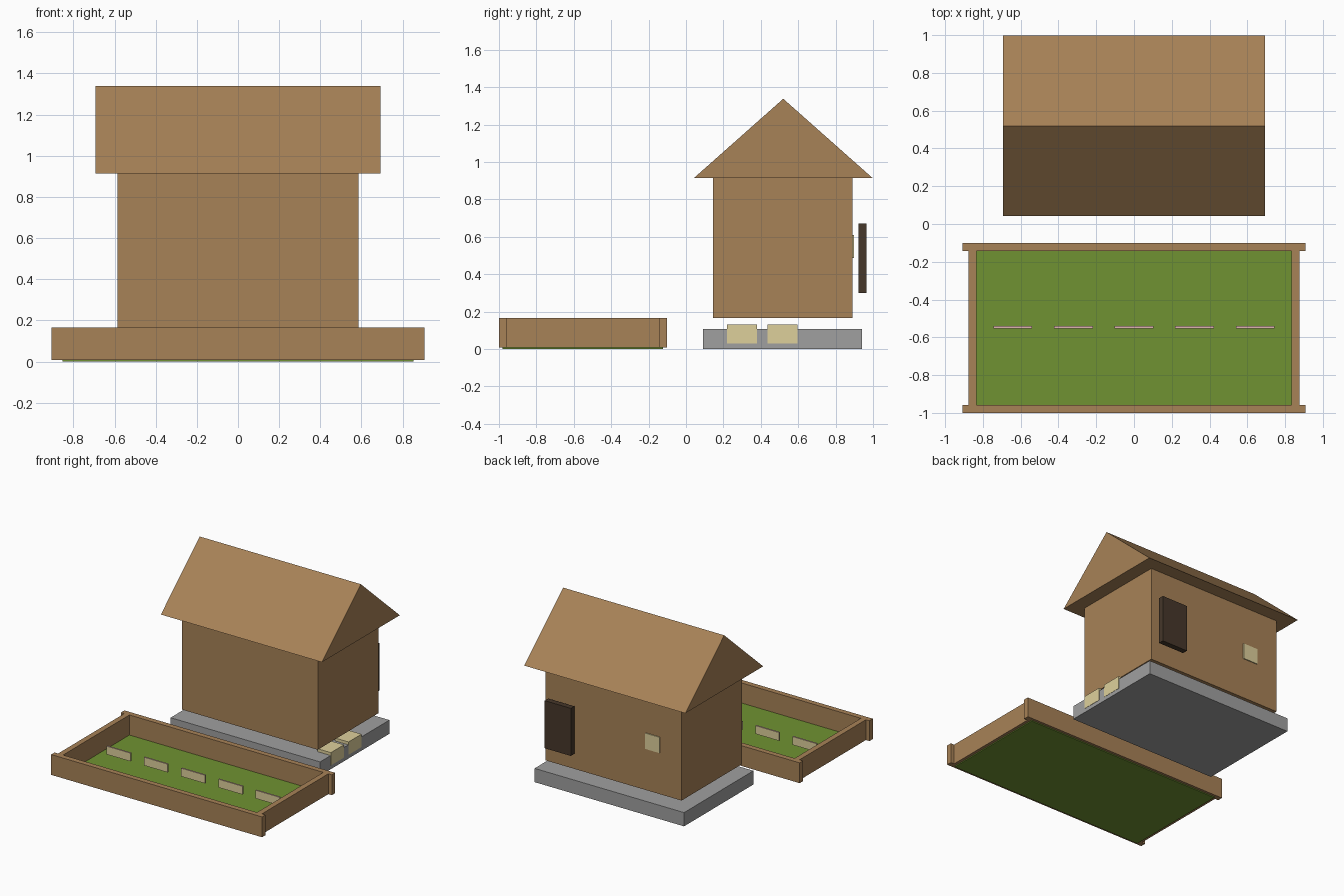
import bpy, bmesh

if "Cube" in bpy.data.objects:
    bpy.data.objects.remove(bpy.data.objects["Cube"])

def mat(name, rgb):
    m = bpy.data.materials.new(name)
    m.diffuse_color = (*rgb, 1)
    m.use_nodes = True
    m.node_tree.nodes["Principled BSDF"].inputs["Base Color"].default_value = m.diffuse_color
    return m

WOOD = mat("brown_wood", (0.39, 0.223, 0.095))
STONE = mat("grey_stone", (0.35, 0.35, 0.35))
GRASS = mat("green_grass", (0.162, 0.288, 0.032))
STRAW = mat("pale_straw", (0.73, 0.63, 0.33))
PINK = mat("pale_pink", (0.74, 0.47, 0.44))
DARK = mat("dark_wood", (0.061, 0.038, 0.023))

def finish(name, bm, *mats):
    bmesh.ops.recalc_face_normals(bm, faces=bm.faces)
    me = bpy.data.meshes.new(name)
    bm.to_mesh(me)
    bm.free()
    ob = bpy.data.objects.new(name, me)
    bpy.context.collection.objects.link(ob)
    for m in mats:
        me.materials.append(m)
    return ob

def box(name, x, y, z, *mats):
    """Box from (min, max) ranges on each axis."""
    bm = bmesh.new()
    bmesh.ops.create_cube(bm, size=1)
    for v in bm.verts:
        v.co = [(r[0] + r[1]) / 2 + c * (r[1] - r[0]) for r, c in zip((x, y, z), v.co)]
    return finish(name, bm, *mats)

# House: slab, floating walls and closed gable roof
box("foundation", (-0.643, 0.643), (0.09, 0.942), (0, 0.107), STONE)
box("walls", (-0.585, 0.585), (0.145, 0.89), (0.165, 0.915), WOOD)

bm = bmesh.new()
gable = bm.faces.new([bm.verts.new((-0.693, y, z))
                      for y, z in ((0.042, 0.914), (0.998, 0.914), (0.52, 1.338))])
ext = bmesh.ops.extrude_face_region(bm, geom=[gable], use_keep_orig=True)
bmesh.ops.translate(bm, vec=(1.386, 0, 0),
                    verts=[g for g in ext["geom"] if isinstance(g, bmesh.types.BMVert)])
finish("roof", bm, WOOD)

# Back door and back window
box("back_door", (0.315, 0.54), (0.922, 0.965), (0.30, 0.67), DARK)
box("back_window", (-0.40, -0.274), (0.885, 0.897), (0.487, 0.61), STRAW)

# Straw blocks set in the right edge of the slab
for i, y in enumerate((0.22, 0.437)):
    box(f"step_block_{i + 1}", (0.53, 0.645), (y, y + 0.16), (0.03, 0.13), STRAW)

# Garden: lawn with a plank border
box("lawn", (-0.853, 0.853), (-0.98, -0.122), (0, 0.01), GRASS)
for name, y in (("front", -1.0), ("back", -0.143)):
    box(f"{name}_border", (-0.907, 0.907), (y, y + 0.042), (0.008, 0.166), WOOD)
for name, x in (("left", -0.877), ("right", 0.834)):
    box(f"{name}_border", (x, x + 0.043), (-0.958, -0.143), (0.008, 0.166), WOOD)

# Row of thin markers with pink tops
for i in range(5):
    x = (i - 2) * 0.321
    ob = box(f"garden_marker_{i + 1}", (x - 0.103, x + 0.103), (-0.552, -0.54),
             (0.04, 0.104), STRAW, PINK)
    for p in ob.data.polygons:
        p.material_index = int(p.normal.z > 0.9)
